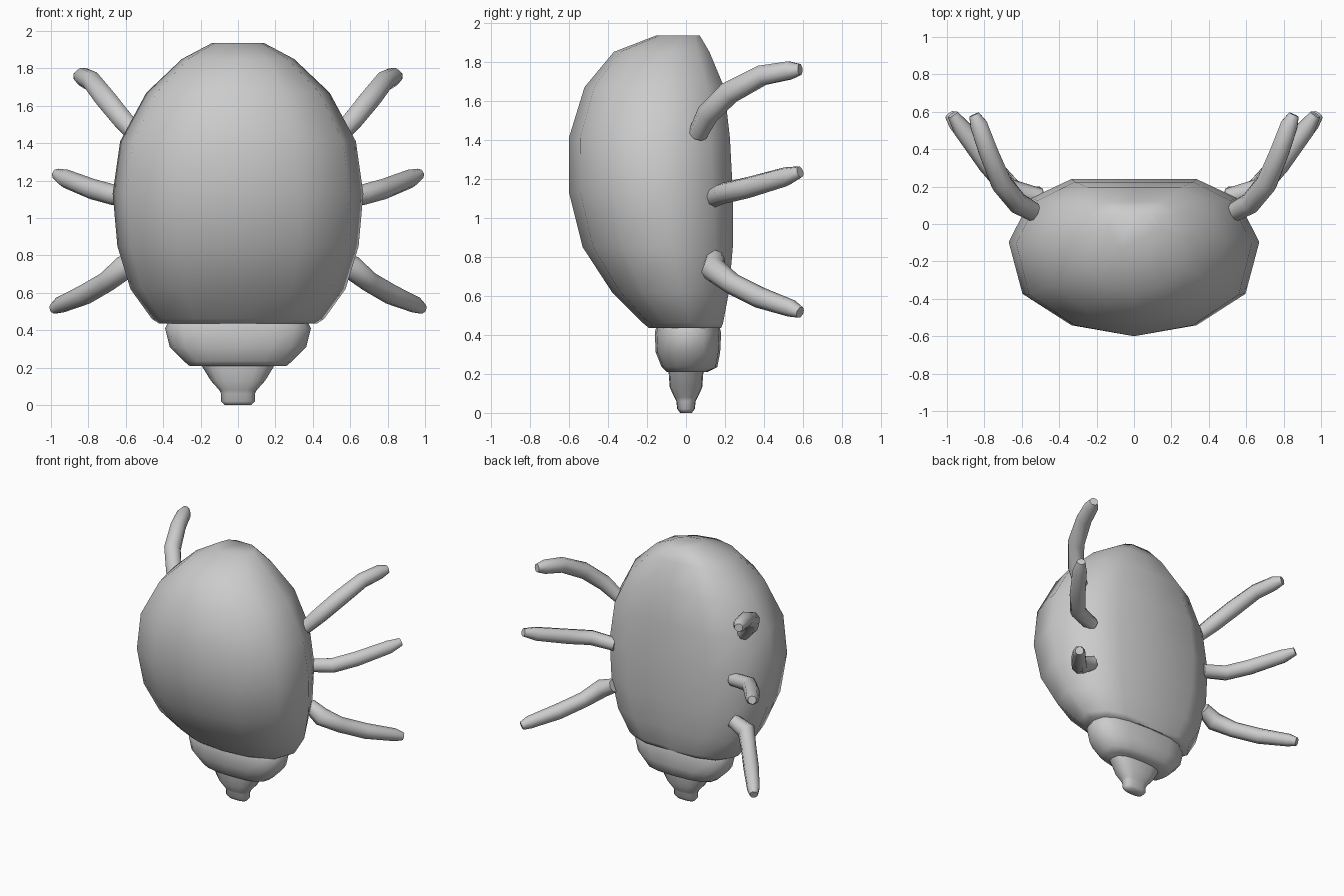
import bpy, bmesh, math

if "Cube" in bpy.data.objects:
    bpy.data.objects.remove(bpy.data.objects["Cube"])


def finish(obj, angle=60):
    bpy.ops.object.select_all(action='DESELECT')
    obj.select_set(True)
    bpy.context.view_layer.objects.active = obj
    bpy.ops.object.shade_smooth_by_angle(angle=math.radians(angle))


def loft(name, rings, angle=60):
    """Skin closed rings of points, listed from bottom to top, and cap both ends."""
    bm = bmesh.new()
    rows = [[bm.verts.new(p) for p in ring] for ring in rings]
    n = len(rows[0])
    for a, b in zip(rows, rows[1:]):
        for i in range(n):
            j = (i + 1) % n
            bm.faces.new((a[i], a[j], b[j], b[i]))
    bm.faces.new(rows[0][::-1])
    bm.faces.new(rows[-1])
    bmesh.ops.recalc_face_normals(bm, faces=bm.faces)
    mesh = bpy.data.meshes.new(name)
    bm.to_mesh(mesh)
    bm.free()
    obj = bpy.data.objects.new(name, mesh)
    bpy.context.collection.objects.link(obj)
    finish(obj, angle)
    return obj


# Domed shell: half cross-section (x factor, depth factor from front to back)
SECTION = [(0, 0), (0.5, 0.07), (0.89, 0.27), (1, 0.6), (0.82, 0.88), (0.5, 1), (0, 1)]


def shell_ring(z, w, front, back):
    half = [(x * w, front + (back - front) * d, z) for x, d in SECTION]
    return half + [(-x, y, zz) for x, y, zz in half[-2:0:-1]]


loft("shell_body", [shell_ring(*r) for r in [
    (0.435, 0.42, -0.19, 0.18),
    (0.46, 0.46, -0.22, 0.19),
    (0.62, 0.575, -0.38, 0.22),
    (0.85, 0.645, -0.53, 0.24),
    (1.13, 0.67, -0.60, 0.24),
    (1.41, 0.63, -0.60, 0.225),
    (1.67, 0.49, -0.52, 0.195),
    (1.85, 0.30, -0.37, 0.12),
    (1.935, 0.14, -0.15, 0.07)]])


# Head and snout: rounded-box rings
def oval_ring(z, w, front, back, n=16, power=0.75):
    cy, d = (front + back) / 2, (back - front) / 2
    pts = []
    for i in range(n):
        c, s = math.cos(math.tau * i / n), math.sin(math.tau * i / n)
        pts.append((math.copysign(abs(c) ** power, c) * w,
                    cy + math.copysign(abs(s) ** power, s) * d, z))
    return pts


loft("head", [oval_ring(*r) for r in [
    (0.21, 0.26, -0.10, 0.11),
    (0.235, 0.29, -0.125, 0.16),
    (0.31, 0.365, -0.155, 0.175),
    (0.41, 0.39, -0.16, 0.18),
    (0.45, 0.37, -0.15, 0.17)]])

loft("snout", [oval_ring(*r) for r in [
    (0.0, 0.07, -0.03, 0.03),
    (0.02, 0.09, -0.045, 0.045),
    (0.06, 0.09, -0.05, 0.05),
    (0.08, 0.10, -0.06, 0.06),
    (0.13, 0.145, -0.083, 0.083),
    (0.22, 0.20, -0.09, 0.09)]])


# Legs: bent tubes, mirrored to the other side
def leg(name, points):
    curve = bpy.data.curves.new(name, 'CURVE')
    curve.dimensions = '3D'
    curve.bevel_depth = 1
    curve.bevel_resolution = 2
    curve.use_fill_caps = True
    spline = curve.splines.new('POLY')
    spline.points.add(len(points) - 1)
    for p, (x, y, z, r) in zip(spline.points, points):
        p.co = (x, y, z, 1)
        p.radius = r
    obj = bpy.data.objects.new(name, curve)
    bpy.context.collection.objects.link(obj)
    bpy.ops.object.select_all(action='DESELECT')
    obj.select_set(True)
    bpy.context.view_layer.objects.active = obj
    bpy.ops.object.convert(target='MESH')
    obj = bpy.context.view_layer.objects.active
    obj.name = name
    finish(obj)
    obj.modifiers.new("mirror", 'MIRROR')


leg("rear_legs", [(0.53, 0.06, 1.43, 0.05), (0.62, 0.11, 1.53, 0.058), (0.71, 0.22, 1.64, 0.06),
                  (0.78, 0.39, 1.73, 0.055), (0.83, 0.53, 1.755, 0.05), (0.855, 0.585, 1.76, 0.03)])
leg("middle_legs", [(0.5, 0.14, 1.10, 0.05), (0.67, 0.19, 1.125, 0.055), (0.78, 0.32, 1.155, 0.055),
                    (0.92, 0.51, 1.21, 0.05), (0.97, 0.585, 1.235, 0.03)])
leg("front_legs", [(0.5, 0.15, 0.79, 0.05), (0.61, 0.14, 0.735, 0.065), (0.70, 0.24, 0.66, 0.055),
                   (0.82, 0.38, 0.59, 0.055), (0.95, 0.54, 0.535, 0.045), (0.985, 0.585, 0.515, 0.03)])
